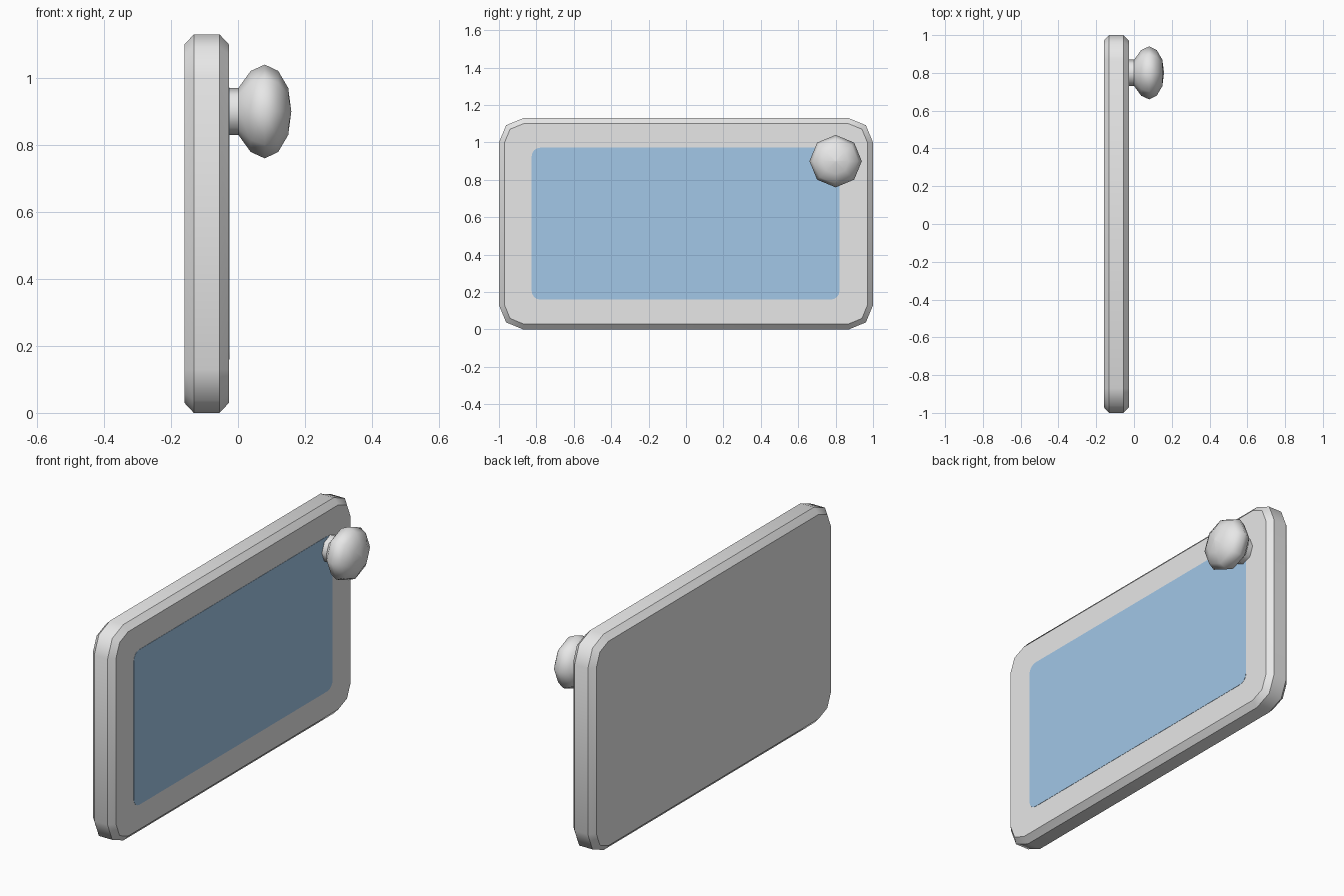
import bpy, bmesh, math

if "Cube" in bpy.data.objects:
    bpy.data.objects.remove(bpy.data.objects["Cube"])

def material(name, rgb):
    m = bpy.data.materials.new(name)
    m.diffuse_color = (*rgb, 1)
    m.use_nodes = True
    m.node_tree.nodes["Principled BSDF"].inputs["Base Color"].default_value = m.diffuse_color
    return m

GREY = material("light_grey", (0.8, 0.8, 0.8))
BLUE = material("soft_blue", (0.36, 0.57, 0.8))

def rounded_rect(y0, y1, z0, z1, r, seg):
    """Rounded rectangle outline in the YZ plane, counter-clockwise."""
    pts = []
    corners = [(y1 - r, z1 - r), (y0 + r, z1 - r), (y0 + r, z0 + r), (y1 - r, z0 + r)]
    for i, (cy, cz) in enumerate(corners):
        for k in range(seg + 1):
            a = math.pi / 2 * (i + k / seg)
            pts.append((cy + r * math.cos(a), cz + r * math.sin(a)))
    return pts

def loft(name, rings, mat, sharp=()):
    """Skin a stack of (x, outline) rings with end caps; listed rings stay crisp."""
    bm = bmesh.new()
    loops = [[bm.verts.new((x, y, z)) for y, z in pts] for x, pts in rings]
    n = len(loops[0])
    for a, b in zip(loops, loops[1:]):
        for i in range(n):
            j = (i + 1) % n
            bm.faces.new((a[i], a[j], b[j], b[i])).smooth = True
    bm.faces.new(loops[0][::-1])
    bm.faces.new(loops[-1])
    for s in sharp:
        for i in range(n):
            bm.edges.get((loops[s][i], loops[s][(i + 1) % n])).smooth = False
    bm.normal_update()
    bmesh.ops.recalc_face_normals(bm, faces=bm.faces[:])
    me = bpy.data.meshes.new(name)
    bm.to_mesh(me)
    bm.free()
    me.materials.append(mat)
    ob = bpy.data.objects.new(name, me)
    bpy.context.collection.objects.link(ob)
    return ob

# Drawer front slab with chamfered rims
outer = rounded_rect(-1, 1, 0, 1.13, 0.13, 2)
inner = rounded_rect(-0.97, 0.97, 0.03, 1.10, 0.10, 2)
loft("panel", [(-0.16, inner), (-0.132, outer), (-0.055, outer), (-0.027, inner)],
     GREY, sharp=(0, 1, 2, 3))

# Painted blue field
field = rounded_rect(-0.825, 0.82, 0.16, 0.972, 0.045, 4)
loft("blue_field", [(-0.029, field), (-0.0255, field)], BLUE, sharp=(0, 1))

# Knob: eight-sided stem and flattened ball
def octagon(r):
    return [(0.8 + r * math.cos(math.pi / 4 * i), 0.9 + r * math.sin(math.pi / 4 * i))
            for i in range(8)]

loft("knob_stem", [(-0.03, octagon(0.07)), (0.003, octagon(0.07))], GREY, sharp=(0, 1))
profile = [(0.001, 0.07), (0.038, 0.121), (0.08, 0.14), (0.12, 0.121), (0.15, 0.07), (0.159, 0.001)]
knob = loft("knob", [(x, octagon(r)) for x, r in profile], GREY, sharp=(0,))
